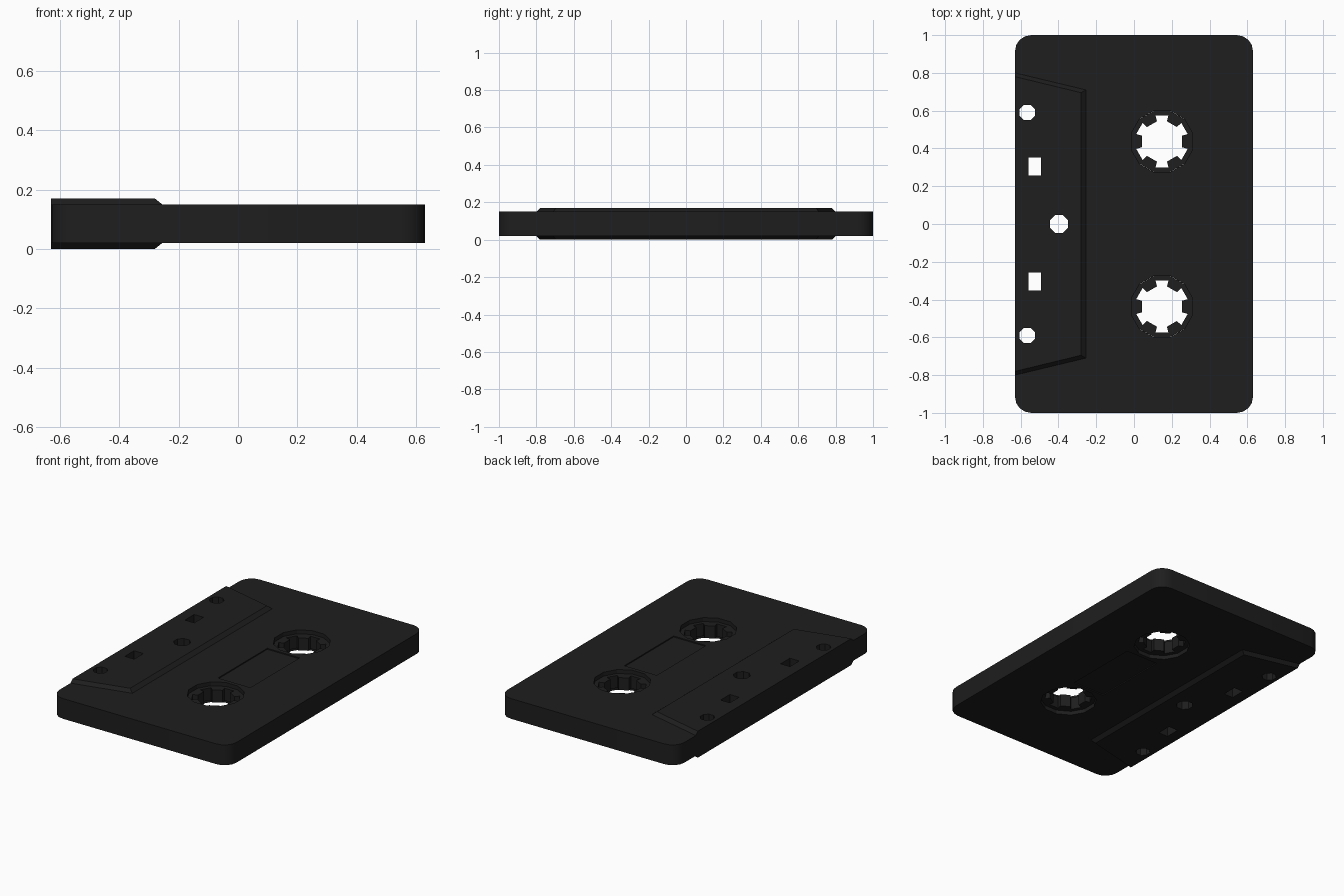
import bpy, bmesh
from math import sin, cos, pi, radians

if "Cube" in bpy.data.objects:
    bpy.data.objects.remove(bpy.data.objects["Cube"])

black = bpy.data.materials.new("black_plastic")
black.diffuse_color = (0.013, 0.013, 0.013, 1)
black.use_nodes = True
black.node_tree.nodes["Principled BSDF"].inputs["Base Color"].default_value = black.diffuse_color


def loft(bm, rings):
    """Closed solid through a stack of (outline, z) rings."""
    loops = [[bm.verts.new((x, y, z)) for x, y in pts] for pts, z in rings]
    n = len(loops[0])
    bm.faces.new(loops[0][::-1])
    bm.faces.new(loops[-1])
    for a, b in zip(loops, loops[1:]):
        for i in range(n):
            j = (i + 1) % n
            bm.faces.new((a[i], a[j], b[j], b[i]))


def finish(name, bm):
    bmesh.ops.recalc_face_normals(bm, faces=bm.faces)
    me = bpy.data.meshes.new(name)
    bm.to_mesh(me)
    bm.free()
    ob = bpy.data.objects.new(name, me)
    bpy.context.collection.objects.link(ob)
    me.materials.append(black)
    return ob


def activate(ob):
    bpy.ops.object.select_all(action='DESELECT')
    ob.select_set(True)
    bpy.context.view_layer.objects.active = ob


def circle(cx, cy, r, n, turn=0.0):
    return [(cx + r * cos(2 * pi * i / n + turn), cy + r * sin(2 * pi * i / n + turn))
            for i in range(n)]


def rect(cx, cy, hx, hy):
    return [(cx - hx, cy - hy), (cx + hx, cy - hy), (cx + hx, cy + hy), (cx - hx, cy + hy)]


def rounded_rect(hx, hy, r, seg):
    pts = []
    for k, (sx, sy) in enumerate([(1, 1), (-1, 1), (-1, -1), (1, -1)]):
        for i in range(seg + 1):
            a = pi / 2 * (k + i / seg)
            pts.append((sx * (hx - r) + r * cos(a), sy * (hy - r) + r * sin(a)))
    return pts


def trapezoid(x1, y0, y1):
    return [(-0.63, -y0), (x1, -y1), (x1, y1), (-0.63, y0)]


REEL_X, REEL_Y = 0.148, 0.437

# Cutter: reel openings, guide holes and shallow window recesses
bm = bmesh.new()
holes = [circle(-0.397, 0, 0.051, 8, pi / 8)]
for s in (1, -1):
    holes += [circle(REEL_X, s * REEL_Y, 0.168, 12, pi / 12),
              circle(-0.565, s * 0.59, 0.044, 8, pi / 8),
              rect(-0.525, s * 0.305, 0.033, 0.047)]
for pts in holes:
    loft(bm, [(pts, -0.1), (pts, 0.3)])
window = rect(REEL_X, 0, 0.115, 0.25)
loft(bm, [(window, 0.143), (window, 0.3)])
loft(bm, [(window, -0.1), (window, 0.027)])
cutter = finish("hole_cutter", bm)
cutter.hide_render = True

# Main shell
bm = bmesh.new()
outline = rounded_rect(0.63, 1.0, 0.085, 4)
loft(bm, [(outline, 0.02), (outline, 0.15)])
shell = finish("cassette_shell", bm)

# Raised head panels on both faces
wide, narrow = trapezoid(-0.255, 0.80, 0.71), trapezoid(-0.28, 0.78, 0.695)
bm = bmesh.new()
loft(bm, [(wide, 0.15), (narrow, 0.17)])
top_panel = finish("top_head_panel", bm)
bm = bmesh.new()
loft(bm, [(narrow, 0.0), (wide, 0.02)])
bottom_panel = finish("bottom_head_panel", bm)

for ob in (shell, top_panel, bottom_panel):
    activate(ob)
    mod = ob.modifiers.new("holes", 'BOOLEAN')
    mod.operation = 'DIFFERENCE'
    mod.solver = 'EXACT'
    mod.object = cutter
    bpy.ops.object.modifier_apply(modifier=mod.name)
bpy.data.objects.remove(cutter)

# Toothed reel hubs
for s, name in ((1, "rear_reel_hub"), (-1, "front_reel_hub")):
    inner, outer = [], []
    for k in range(6):
        for da, r in ((-16, 0.142), (-16, 0.11), (16, 0.11), (16, 0.142)):
            a = radians(60 * k + da)
            inner.append((REEL_X + r * cos(a), s * REEL_Y + r * sin(a)))
            outer.append((REEL_X + 0.168 * cos(a), s * REEL_Y + 0.168 * sin(a)))
    bm = bmesh.new()
    rings = [[bm.verts.new((x, y, z)) for x, y in pts]
             for pts, z in ((outer, 0.045), (outer, 0.125), (inner, 0.125), (inner, 0.045))]
    for a, b in zip(rings, rings[1:] + rings[:1]):
        for i in range(24):
            j = (i + 1) % 24
            bm.faces.new((a[i], a[j], b[j], b[i]))
    bmesh.ops.remove_doubles(bm, verts=bm.verts, dist=1e-5)
    finish(name, bm)

activate(shell)
bpy.ops.object.shade_smooth_by_angle(angle=radians(25))
